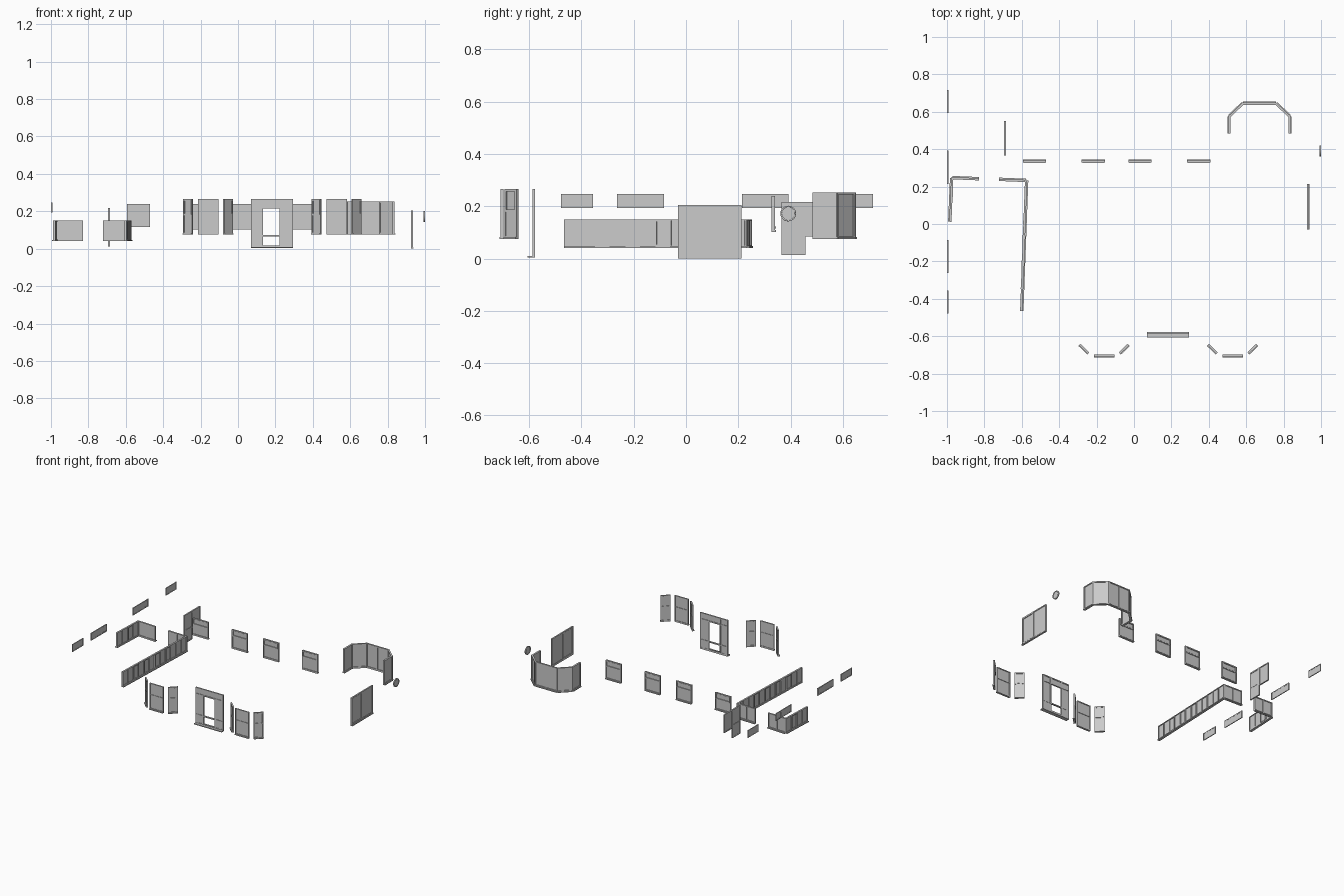
import bpy, bmesh, math
from mathutils import Matrix, Vector

if "Cube" in bpy.data.objects:
    bpy.data.objects.remove(bpy.data.objects["Cube"])


def box(bm, a, b):
    """Axis-aligned box between two corners."""
    a, b = Vector(a), Vector(b)
    m = Matrix.Translation((a + b) / 2) @ Matrix.Diagonal((*(b - a), 1))
    bmesh.ops.create_cube(bm, size=1, matrix=m)


def ring(bm, x0, x1, z0, z1, w, d):
    """Rectangular frame made of four bars."""
    box(bm, (x0, -d, z0), (x0 + w, d, z1))
    box(bm, (x1 - w, -d, z0), (x1, d, z1))
    box(bm, (x0 + w, -d, z0), (x1 - w, d, z0 + w))
    box(bm, (x0 + w, -d, z1 - w), (x1 - w, d, z1))


def finish(bm, name, matrix):
    me = bpy.data.meshes.new(name)
    bm.to_mesh(me)
    bm.free()
    ob = bpy.data.objects.new(name, me)
    ob.matrix_world = matrix
    bpy.context.collection.objects.link(ob)
    return ob


def window(name, p, q, z0, z1, rows=("g",), xs=None, zs=None,
           d=0.005, w=0.006, sill=0.0):
    """Window from p to q (outside on the right hand of the direction).
    rows, bottom first: g glass, o opening sash, p solid panel, . empty."""
    p, q = Vector(p), Vector(q)
    L, H = (q - p).length, z1 - z0
    n, m = len(rows[0]), len(rows)
    xs = [L * t for t in (xs or [i / n for i in range(n + 1)])]
    zs = [H * t for t in (zs or [i / m for i in range(m + 1)])]
    bm = bmesh.new()
    ring(bm, 0, L, 0, H, w, d)
    h = w / 2
    for j, row in enumerate(rows):
        for i, c in enumerate(row):
            x0 = xs[i] + (w if i == 0 else h)
            x1 = xs[i + 1] - (w if i == n - 1 else h)
            a = zs[j] + (w if j == 0 else h)
            b = zs[j + 1] - (w if j == m - 1 else h)
            if i:                                   # mullion
                box(bm, (xs[i] - h, -d, a - h), (xs[i] + h, d, b + h))
            if j:                                   # transom
                box(bm, (x0, -d, zs[j] - h), (x1, d, zs[j] + h))
            if c == "o":                            # sash
                ring(bm, x0 - h * .5, x1 + h * .5, a - h * .5, b + h * .5, w * .8, d * 1.2)
            if c in "go":                           # pane
                box(bm, (x0, -.0015, a), (x1, .0015, b))
            if c == "p":                            # panel
                box(bm, (x0, -d * .7, a), (x1, d * .7, b))
    if sill:
        box(bm, (0, -d - sill, -.005), (L, d, .002))
    ang = math.atan2(q.y - p.y, q.x - p.x)
    return finish(bm, name, Matrix.Translation((p.x, p.y, z0)) @ Matrix.Rotation(ang, 4, "Z"))


def post(name, p, z0, z1, r=0.006):
    """Corner post between angled windows."""
    bm = bmesh.new()
    bmesh.ops.create_cone(bm, cap_ends=True, segments=8, radius1=r, radius2=r, depth=z1 - z0)
    finish(bm, name, Matrix.Translation((p[0], p[1], (z0 + z1) / 2)))


# high strip windows on the left wall
for k, (y0, y1) in enumerate([(-.478, -.355), (-.263, -.085), (.215, .393), (.594, .716)]):
    wide = y1 - y0 > .15
    window(f"strip_window_{k}", (-.996, y1), (-.996, y0), .194, .247,
           ("og" if wide else "g",), xs=[0, .33, 1] if wide else None, d=.003, w=.005)

# side door with raised side window
window("side_door", (-.69, .366), (-.69, .458), .013, .217, ("p", "g"), zs=[0, .44, 1], w=.009)
window("side_door_window", (-.69, .458), (-.69, .55), .085, .217, ("g",))

# garden room glazing
gz = (.045, .15)
window("garden_room_long_side", (-.603, -.466), (-.577, .232), *gz,
       ("ggogogogoggg",), d=.006, w=.005, sill=.006)
window("garden_room_right_end", (-.577, .230), (-.722, .236), *gz, ("gg",), d=.006, sill=.006)
window("garden_room_left_end", (-.828, .239), (-.972, .245), *gz, ("gg",), d=.006, sill=.006)
window("garden_room_short_side", (-.972, .245), (-.982, .012), *gz, ("gogg",), d=.006, w=.005, sill=.006)
post("garden_room_post_right", (-.577, .231), *gz, .007)
post("garden_room_post_left", (-.972, .245), *gz, .007)

# rear windows with top openers
for k, (x, zb) in enumerate([(-.532, .12), (-.218, .107), (.032, .107), (.346, .107)]):
    window(f"rear_window_{k}", (x + .062, .334), (x - .062, .334), zb, .24, ("g", "o"),
           zs=[0, (.195 - zb) / (.24 - zb), 1], d=.006, sill=.004)

# rear bow window
bow = [(.831, .484), (.831, .575), (.759, .643), (.582, .643), (.511, .575), (.511, .484)]
for k in range(5):
    window(f"bow_window_{k}", bow[k], bow[k + 1], .08, .252, ("gg" if k == 2 else "g",),
           d=.006, w=.007, sill=.005)
for k in range(1, 5):
    post(f"bow_post_{k}", bow[k], .076, .252, .007)

# sliding patio door on the right
window("patio_door", (.93, -.03), (.93, .213), .005, .205, ("og",), xs=[0, .48, 1], w=.008, sill=.004)

# round window on the right
bm = bmesh.new()
bmesh.ops.create_cone(bm, cap_ends=True, segments=24, radius1=.026, radius2=.026, depth=.003)
finish(bm, "round_pane", Matrix.Translation((.996, .391, .172)) @ Matrix.Rotation(math.pi / 2, 4, "Y"))
bpy.ops.mesh.primitive_cylinder_add(vertices=24, radius=.03, depth=.008, end_fill_type="NOTHING",
                                    location=(.996, .391, .172), rotation=(0, math.pi / 2, 0))
rim = bpy.context.object
rim.name = "round_frame"
mod = rim.modifiers.new("rim", "SOLIDIFY")
mod.thickness = .005
mod.offset = -1
bpy.ops.object.shade_smooth_by_angle()

# entrance frame with side lights and open doorway
window("entrance_frame", (.07, -.583), (.293, -.583), .008, .266,
       ("p.p", "g.g", "ggg"), xs=[0, .27, .70, 1], zs=[0, .24, .82, 1], w=.008, sill=.018)

# two front bays
for k, x in enumerate((-.16, .527)):
    bz = (.08, .265)
    split = dict(zs=[0, .55, 1], w=.006)
    window(f"bay_{k}_left", (x - .13, -.645), (x - .083, -.691), *bz, ("g", "o"), sill=.005, **split)
    window(f"bay_{k}_front", (x - .055, -.704), (x + .055, -.704), *bz, ("g", "g"), sill=.005, **split)
    window(f"bay_{k}_right", (x + .083, -.691), (x + .13, -.645), *bz, ("g", "o"), sill=.005, **split)
